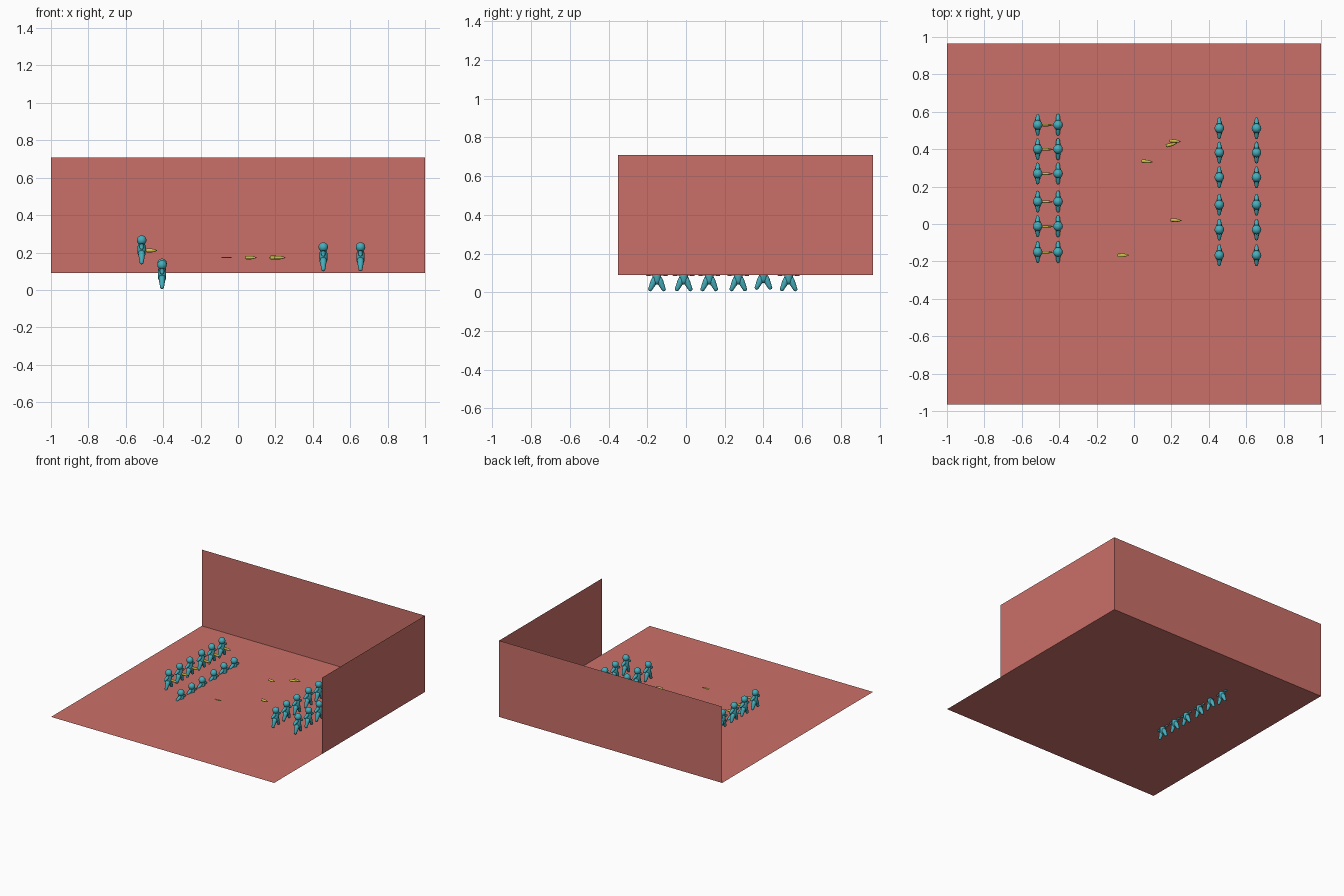
import bpy, bmesh, math
from mathutils import Vector, Matrix

if "Cube" in bpy.data.objects:
    bpy.data.objects.remove(bpy.data.objects["Cube"])


def material(name, color):
    m = bpy.data.materials.new(name)
    m.diffuse_color = (*color, 1)
    m.use_nodes = True
    m.node_tree.nodes["Principled BSDF"].inputs["Base Color"].default_value = m.diffuse_color
    return m


RED = material("red", (0.60, 0.16, 0.14))
TEAL = material("teal", (0.06, 0.42, 0.50))
YELLOW = material("yellow", (0.62, 0.52, 0.07))


def finish(bm, name, mat, smooth=True):
    me = bpy.data.meshes.new(name)
    for f in bm.faces:
        f.smooth = smooth
    bm.to_mesh(me)
    bm.free()
    me.materials.append(mat)
    return me


def place(name, me, loc, rot=0.0):
    ob = bpy.data.objects.new(name, me)
    ob.location = loc
    ob.rotation_euler.z = rot
    bpy.context.collection.objects.link(ob)
    return ob


def panel(name, corners):
    bm = bmesh.new()
    bm.faces.new([bm.verts.new(c) for c in corners])
    place(name, finish(bm, name, RED, False), (0, 0, 0))


def lathe(bm, a, b, profile, seg=16):
    # profile: (distance along a-b as fraction, radius)
    a, b = Vector(a), Vector(b)
    rot = (b - a).to_track_quat('Z', 'Y')
    rings = []
    for t, r in profile:
        c = a.lerp(b, t)
        rings.append([bm.verts.new(c + rot @ Vector((r * math.cos(k * math.tau / seg),
                     r * math.sin(k * math.tau / seg), 0))) for k in range(seg)])
    for p, q in zip(rings, rings[1:]):
        for k in range(seg):
            j = (k + 1) % seg
            bm.faces.new((p[k], p[j], q[j], q[k]))
    bm.faces.new(rings[0][::-1])
    bm.faces.new(rings[-1])


# Floor and two walls
D, Z0, Z1, YW = 0.965, 0.09, 0.708, -0.35
panel("floor", [(-1, -D, Z0), (1, -D, Z0), (1, D, Z0), (-1, D, Z0)])
panel("back_wall", [(-1, D, Z0), (1, D, Z0), (1, D, Z1), (-1, D, Z1)])
panel("side_wall", [(1, D, Z0), (1, YW, Z0), (1, YW, Z1), (1, D, Z1)])

# Figure: head, torso, spread arms and legs
bm = bmesh.new()
bmesh.ops.create_uvsphere(bm, u_segments=16, v_segments=10, radius=0.0255,
                          matrix=Matrix.Translation((0, 0, 0.129)))
lathe(bm, (0, 0, 0.035), (0, 0, 0.115),
      [(0, 0.006), (0.08, 0.015), (0.25, 0.021), (0.5, 0.022), (0.75, 0.022),
       (0.92, 0.017), (1, 0.012)])
for s in (-1, 1):
    lathe(bm, (0, s * 0.008, 0.1), (0, s * 0.057, 0.084),
          [(0, 0.014), (0.4, 0.012), (0.8, 0.0095), (0.95, 0.007), (1, 0.003)])
    lathe(bm, (0, s * 0.008, 0.066), (0, s * 0.039, 0.002),
          [(0, 0.017), (0.3, 0.017), (0.75, 0.012), (0.93, 0.010), (1, 0.005)])
figure = finish(bm, "figure", TEAL)

# Dart: pointed, slightly flattened bullet lying along x
bm = bmesh.new()
lathe(bm, (-0.03, 0, 0), (0.03, 0, 0),
      [(0, 0.006), (0.06, 0.009), (0.55, 0.009), (0.8, 0.006), (1, 0.001)], 12)
dart = finish(bm, "dart", YELLOW)

# Two rows on each side
left_y = (0.53, 0.40, 0.27, 0.12, -0.012, -0.15)
right_y = (0.512, 0.382, 0.25, 0.103, -0.03, -0.167)
for row, (x, z, ys) in enumerate([(-0.515, 0.137, left_y), (-0.406, 0.005, left_y),
                                  (0.456, 0.10, right_y), (0.655, 0.10, right_y)]):
    for i, y in enumerate(ys):
        place(f"figure_{row}_{i}", figure, (x, y, z + (0.008 if row == 1 and i == 1 else 0)))

# Darts held by the left row
for i, y in enumerate(left_y):
    place(f"held_dart_{i}", dart, (-0.463, y - 0.001, 0.211)).scale = (1, 0.75, 1.1)

# Darts in flight
for i, (x, y, a, s) in enumerate([(0.20, 0.425, 0.25, 1.1), (0.22, 0.443, -0.1, 1),
                                  (0.07, 0.334, -0.1, 1), (0.224, 0.02, -0.05, 1),
                                  (-0.058, -0.167, 0.03, 0.35)]):
    place(f"flying_dart_{i}", dart, (x, y, 0.173), a).scale = (1, 1, s)
